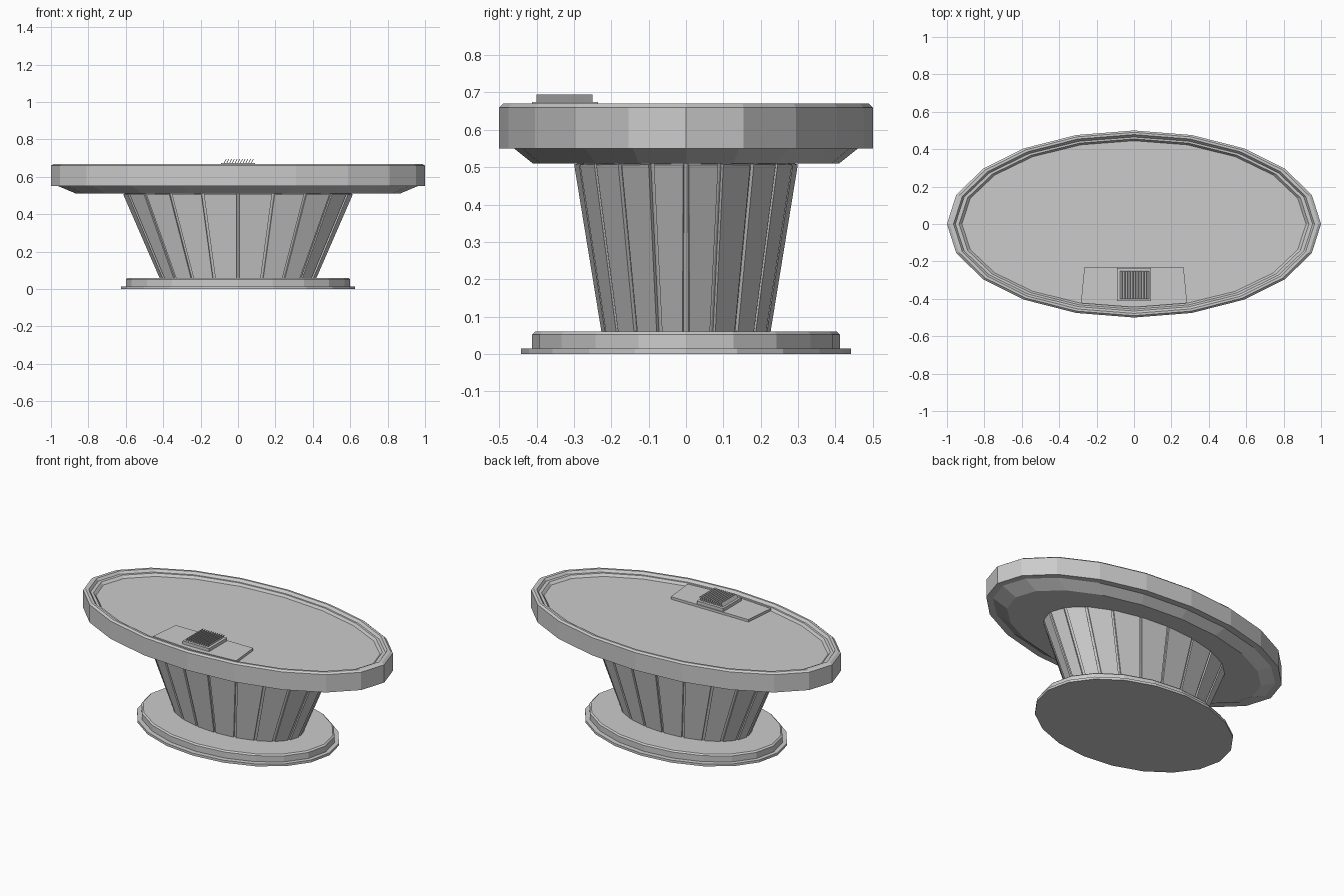
import bpy, bmesh, math

if "Cube" in bpy.data.objects:
    bpy.data.objects.remove(bpy.data.objects["Cube"])

SIDES = 20


def finish(name, bm):
    bmesh.ops.recalc_face_normals(bm, faces=bm.faces[:])
    mesh = bpy.data.meshes.new(name)
    bm.to_mesh(mesh)
    bm.free()
    obj = bpy.data.objects.new(name, mesh)
    bpy.context.collection.objects.link(obj)
    return obj


def loft(bm, profile):
    """Stack elliptical rings given as (rx, ry, z); returns the side faces."""
    rings = []
    for rx, ry, z in profile:
        rings.append([bm.verts.new((rx * math.cos(i * math.tau / SIDES),
                                    ry * math.sin(i * math.tau / SIDES), z))
                      for i in range(SIDES)])
    sides = []
    for a, b in zip(rings, rings[1:]):
        for i in range(SIDES):
            j = (i + 1) % SIDES
            sides.append(bm.faces.new((a[i], a[j], b[j], b[i])))
    bm.faces.new(rings[0][::-1])
    bm.faces.new(rings[-1])
    return sides


def ellipse_part(name, profile):
    bm = bmesh.new()
    loft(bm, profile)
    return finish(name, bm)


def prism(name, outline, z0, z1):
    bm = bmesh.new()
    face = bm.faces.new([bm.verts.new((x, y, z0)) for x, y in outline])
    ext = bmesh.ops.extrude_face_region(bm, geom=[face], use_keep_orig=True)
    for v in ext["geom"]:
        if isinstance(v, bmesh.types.BMVert):
            v.co.z = z1
    return finish(name, bm)


# Base: thin floor flange and bevelled plinth
ellipse_part("floor_flange", [(0.625, 0.442, 0), (0.625, 0.442, 0.015)])
ellipse_part("plinth", [(0.60, 0.412, 0.01), (0.60, 0.412, 0.052), (0.59, 0.404, 0.06)])

# Flared pedestal with one raised panel per side
bm = bmesh.new()
walls = loft(bm, [(0.41, 0.217, 0.055), (0.61, 0.292, 0.515)])
bmesh.ops.recalc_face_normals(bm, faces=bm.faces[:])
bmesh.ops.inset_individual(bm, faces=walls, thickness=0.009, depth=0.0)
bmesh.ops.inset_individual(bm, faces=walls, thickness=0.0, depth=0.009)
finish("pedestal", bm)

# Table top with undercut, bevelled edge and stepped recessed surface
ellipse_part("table_top", [
    (0.865, 0.41, 0.51), (0.96, 0.46, 0.55), (1.0, 0.5, 0.55), (1.0, 0.5, 0.66),
    (0.985, 0.49, 0.67), (0.965, 0.478, 0.67), (0.955, 0.465, 0.655),
    (0.935, 0.455, 0.655), (0.92, 0.445, 0.64)])

# Control plate lying against the front of the rim
prism("control_plate", [(-0.265, -0.23), (-0.284, -0.423), (0, -0.445),
                        (0.284, -0.423), (0.265, -0.23)], 0.63, 0.655)

# Vent block with slanted slats
prism("vent_block", [(-0.09, -0.412), (0.09, -0.412), (0.09, -0.235), (-0.09, -0.235)],
      0.645, 0.674)
bm = bmesh.new()
for k in range(11):
    x = -0.075 + k * 0.0145
    quad = [(x - 0.002, 0.672), (x + 0.002, 0.672), (x + 0.014, 0.695), (x + 0.01, 0.695)]
    front = [bm.verts.new((px, -0.40, pz)) for px, pz in quad]
    back = [bm.verts.new((px, -0.25, pz)) for px, pz in quad]
    bm.faces.new(front)
    bm.faces.new(back[::-1])
    for i in range(4):
        j = (i + 1) % 4
        bm.faces.new((front[j], front[i], back[i], back[j]))
finish("vent_slats", bm)
